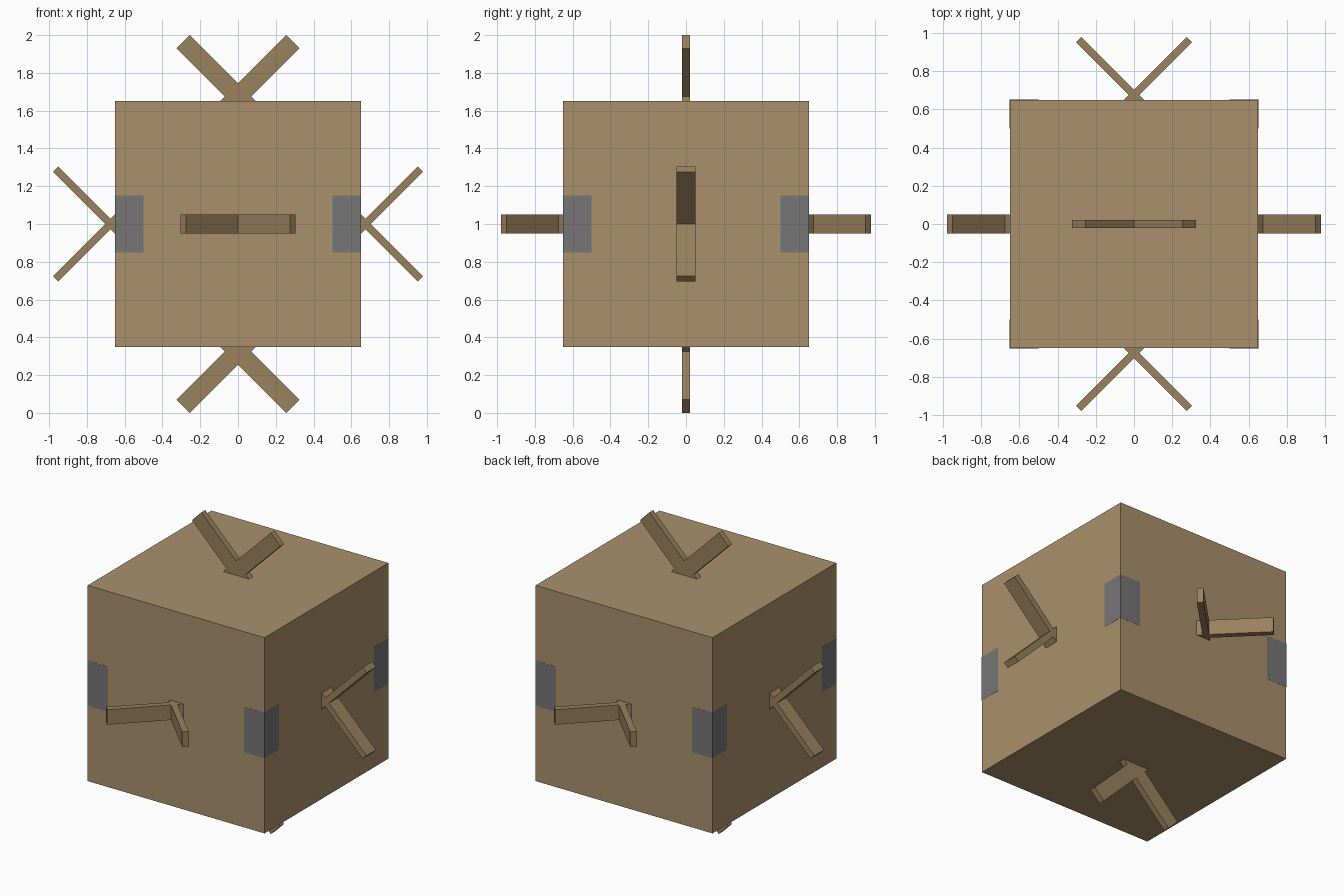
import bpy
from math import radians
from mathutils import Matrix, Vector

if "Cube" in bpy.data.objects:
    bpy.data.objects.remove(bpy.data.objects["Cube"])


def material(name, color):
    m = bpy.data.materials.new(name)
    m.diffuse_color = (*color, 1)
    m.use_nodes = True
    m.node_tree.nodes["Principled BSDF"].inputs["Base Color"].default_value = m.diffuse_color
    return m


wood = material("wood", (0.40, 0.28, 0.15))
dark_wood = material("dark_wood", (0.32, 0.22, 0.11))
metal = material("metal", (0.18, 0.18, 0.18))


def box(name, size, center, mat, axis="Z", angle=0):
    bpy.ops.mesh.primitive_cube_add(size=1)
    ob = bpy.context.object
    ob.name = name
    ob.data.transform(Matrix.Translation(Vector(center))
                      @ Matrix.Rotation(radians(angle), 4, axis)
                      @ Matrix.Diagonal((*size, 1)))
    ob.data.materials.append(mat)
    return ob


MID = 1.0      # height of the crate centre
OUT = 0.675    # distance of each plank crossing from the centre
LENGTH, WIDTH, THICK = 0.82, 0.10, 0.04

# Crate body
box("crate_body", (1.3, 1.3, 1.3), (0, 0, MID), wood)

# Crossed planks standing out of every face, half sunk into the body
faces = {
    "top": ((0, 0, 1), "Y", (LENGTH, THICK, WIDTH)),
    "bottom": ((0, 0, -1), "Y", (LENGTH, THICK, WIDTH)),
    "right": ((1, 0, 0), "Y", (LENGTH, WIDTH, THICK)),
    "left": ((-1, 0, 0), "Y", (LENGTH, WIDTH, THICK)),
    "front": ((0, -1, 0), "Z", (LENGTH, THICK, WIDTH)),
    "back": ((0, 1, 0), "Z", (LENGTH, THICK, WIDTH)),
}
for face, (normal, axis, size) in faces.items():
    center = Vector(normal) * OUT + Vector((0, 0, MID))
    for label, angle in (("a", 45), ("b", -45)):
        box(f"{face}_plank_{label}", size, center, dark_wood, axis, angle)

# Metal brackets on the four upright edges, almost flush
for sx, side in ((-1, "left"), (1, "right")):
    for sy, end in ((-1, "front"), (1, "back")):
        box(f"{end}_{side}_bracket", (0.151, 0.151, 0.3),
            (sx * 0.5755, sy * 0.5755, MID), metal)
